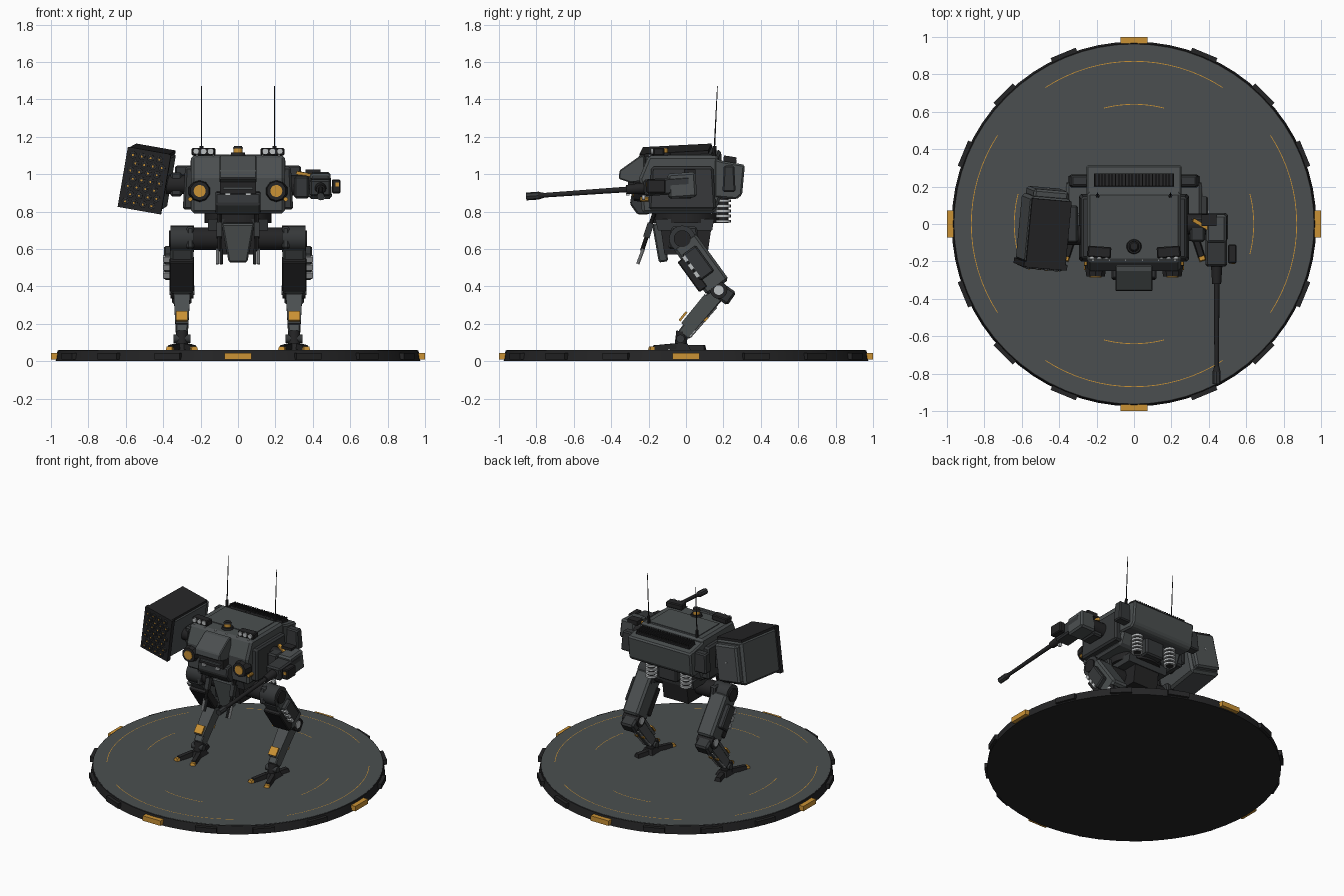
import bpy, bmesh, math
from mathutils import Matrix, Vector, Euler

cube = bpy.data.objects.get("Cube")
if cube:
    bpy.data.objects.remove(cube, do_unlink=True)


def material(name, r, g, b):
    m = bpy.data.materials.new(name)
    m.use_nodes = True
    m.diffuse_color = (r, g, b, 1)
    m.node_tree.nodes["Principled BSDF"].inputs["Base Color"].default_value = (r, g, b, 1)
    return m


ARMOUR = material("armour_grey", 0.07, 0.078, 0.08)
MID = material("frame_grey", 0.036, 0.039, 0.041)
DARK = material("dark_grey", 0.018, 0.018, 0.019)
GOLD = material("amber", 0.6, 0.29, 0.035)
STEEL = material("light_steel", 0.5, 0.52, 0.53)


def finish(bm, name, mat, mirror=False, bevel=0):
    bmesh.ops.recalc_face_normals(bm, faces=bm.faces)
    mesh = bpy.data.meshes.new(name)
    bm.to_mesh(mesh)
    bm.free()
    mesh.materials.append(mat)
    ob = bpy.data.objects.new(name, mesh)
    bpy.context.scene.collection.objects.link(ob)
    if bevel:
        mod = ob.modifiers.new("Bevel", 'BEVEL')
        mod.width, mod.segments = bevel, 1
    if mirror:
        ob.modifiers.new("Mirror", 'MIRROR')
    return ob


def box(name, loc, size, mat, rot=(0, 0, 0), taper=(1, 1), **kw):
    """Box turned by degrees; taper scales the top face."""
    bm = bmesh.new()
    bmesh.ops.create_cube(bm, size=1)
    for v in bm.verts:
        if v.co.z > 0:
            v.co.x *= taper[0]
            v.co.y *= taper[1]
    turn = Euler([math.radians(a) for a in rot]).to_matrix().to_4x4()
    bm.transform(Matrix.Translation(loc) @ turn @ Matrix.Diagonal((*size, 1)))
    return finish(bm, name, mat, **kw)


def rod(name, a, b, r, mat, r2=None, segs=20, **kw):
    """Cylinder or cone from a to b."""
    a, b = Vector(a), Vector(b)
    bm = bmesh.new()
    bmesh.ops.create_cone(bm, cap_ends=True, segments=segs, radius1=r,
                          radius2=r if r2 is None else r2, depth=(b - a).length)
    for f in bm.faces:
        f.smooth = segs > 12 and len(f.verts) == 4
    turn = (b - a).to_track_quat('Z', 'Y').to_matrix().to_4x4()
    bm.transform(Matrix.Translation((a + b) / 2) @ turn)
    return finish(bm, name, mat, **kw)


def prism(name, profile, x0, x1, mat, **kw):
    """Side profile of (y, z) points extruded along x."""
    bm = bmesh.new()
    face = bm.faces.new([bm.verts.new((x0, y, z)) for y, z in profile])
    ext = bmesh.ops.extrude_face_region(bm, geom=[face])
    for v in ext["geom"]:
        if isinstance(v, bmesh.types.BMVert):
            v.co.x = x1
    return finish(bm, name, mat, **kw)


def arc(name, radius, centre, half, z):
    """Thin painted arc on the ground plate."""
    bm = bmesh.new()
    pairs = []
    for i in range(17):
        a = math.radians(centre + half * (i / 8 - 1))
        pairs.append([bm.verts.new((r * math.cos(a), r * math.sin(a), z))
                      for r in (radius - 0.002, radius + 0.002)])
    for p, q in zip(pairs, pairs[1:]):
        bm.faces.new((p[0], p[1], q[1], q[0]))
    return finish(bm, name, GOLD)


# Round base with rim blocks and painted arcs
rod("base_rim", (0, 0, 0), (0, 0, 0.058), 0.975, DARK, 0.965, segs=64)
rod("base_top", (0, 0, 0.057), (0, 0, 0.06), 0.96, ARMOUR, segs=64)
for i in range(16):
    a = math.radians(i * 22.5)
    gold = i % 4 == 0
    d = 0.97 if gold else 0.96
    box("rim_marker" if gold else "rim_block", (d * math.cos(a), d * math.sin(a), 0.027),
        (0.06, 0.145, 0.036), GOLD if gold else DARK, (0, 0, i * 22.5))
for i in range(4):
    arc("outer_arc", 0.87, i * 90, 33, 0.061)
    arc("inner_arc", 0.64, i * 90, 14.5, 0.061)

# Feet and ankles
X = 0.3
rod("ankle_posts", (X, -0.03, 0.075), (X, -0.02, 0.16), 0.032, DARK, mirror=True)
rod("ankle_pins", (X - 0.045, -0.03, 0.12), (X + 0.045, -0.03, 0.12), 0.022, MID, mirror=True)
box("foot_pads", (X, -0.03, 0.078), (0.09, 0.11, 0.034), DARK, taper=(0.7, 0.7), mirror=True)
for side in (-1, 1):
    box("front_toes", (X + side * 0.042, -0.115, 0.075), (0.04, 0.13, 0.03), DARK,
        (5, 0, side * 18), (0.7, 0.9), mirror=True)
    box("toe_tips", (X + side * 0.064, -0.183, 0.069), (0.036, 0.03, 0.018), GOLD,
        (0, 0, side * 18), (0.8, 0.7), mirror=True)
box("heel_toes", (X + 0.015, 0.055, 0.073), (0.045, 0.1, 0.026), DARK, (0, 0, -15), (0.7, 0.9), mirror=True)

# Shins, knees and thighs
box("shins", (X, 0.08, 0.255), (0.062, 0.07, 0.3), ARMOUR, (-39, 0, 0), (1.4, 1.25), mirror=True, bevel=0.006)
box("shin_guards", (X, 0.045, 0.275), (0.07, 0.02, 0.2), ARMOUR, (-39, 0, 0), (1.25, 1), mirror=True)
box("shin_badges", (X, -0.016, 0.24), (0.062, 0.012, 0.06), GOLD, (-39, 0, 0), mirror=True)
for dx in (-0.025, 0.025):
    rod("shin_pistons", (X + dx, 0.02, 0.13), (X + dx, 0.16, 0.29), 0.008, STEEL, segs=10, mirror=True)
    box("piston_clamps", (X + dx, 0.1, 0.23), (0.022, 0.03, 0.025), GOLD, (-39, 0, 0), mirror=True)
box("knee_blocks", (X, 0.198, 0.365), (0.105, 0.115, 0.085), MID, (-35, 0, 0), mirror=True, bevel=0.012)
rod("knee_axles", (X - 0.062, 0.175, 0.38), (X + 0.062, 0.175, 0.38), 0.046, DARK, mirror=True)
rod("knee_caps", (X - 0.067, 0.175, 0.38), (X + 0.067, 0.175, 0.38), 0.026, STEEL, mirror=True)
box("thighs", (X, 0.08, 0.52), (0.125, 0.145, 0.31), ARMOUR, (36, 0, 0), mirror=True, bevel=0.014)
box("thigh_front_plates", (X, 0.035, 0.465), (0.132, 0.055, 0.2), DARK, (36, 0, 0), mirror=True, bevel=0.006)
box("thigh_vent_boxes", (X + 0.075, 0.065, 0.525), (0.04, 0.09, 0.17), MID, (36, 0, 0), mirror=True, bevel=0.008)
for i in (-1, 0, 1):
    box("vent_slats", (X + 0.082, 0.026 - i * 0.03, 0.505 + i * 0.042), (0.036, 0.02, 0.035), STEEL,
        (36, 0, 0), mirror=True)

# Hips and pelvis
rod("hip_joints", (0.235, -0.02, 0.655), (0.36, -0.02, 0.655), 0.07, MID, mirror=True)
rod("hip_hubs", (0.355, -0.02, 0.655), (0.37, -0.02, 0.655), 0.045, DARK, mirror=True)
rod("hip_axles", (0.06, -0.02, 0.655), (0.24, -0.02, 0.655), 0.06, DARK, mirror=True)
box("hip_brackets", (0.255, -0.01, 0.66), (0.04, 0.17, 0.12), MID, taper=(1, 0.8), mirror=True, bevel=0.01)
box("pelvis_core", (0, 0, 0.65), (0.2, 0.23, 0.16), DARK, taper=(1, 1.2))
prism("pelvis_beam", [(-0.165, 0.76), (0.15, 0.76), (0.14, 0.7), (-0.15, 0.7)], -0.16, 0.16, MID)
box("pelvis_shield", (0, -0.135, 0.635), (0.1, 0.05, 0.21), ARMOUR, (8, 0, 0), (1.75, 1.3), bevel=0.008)
rod("waist_ring", (0, 0, 0.74), (0, 0, 0.79), 0.18, DARK, segs=32)

# Torso hull
prism("hull", [(-0.235, 0.79), (-0.25, 0.98), (-0.2, 1.1), (0.17, 1.1), (0.19, 0.88), (0.15, 0.79)],
      -0.25, 0.25, ARMOUR, bevel=0.015)
box("hull_sides", (0.255, -0.02, 0.925), (0.08, 0.36, 0.23), MID, taper=(0.7, 0.92), mirror=True, bevel=0.012)
prism("cockpit", [(-0.22, 1.1), (-0.25, 1.095), (-0.355, 1.02), (-0.36, 0.975), (-0.3, 0.955), (-0.22, 0.955)],
      -0.1, 0.1, ARMOUR, bevel=0.006)
prism("cockpit_chin", [(-0.23, 0.91), (-0.29, 0.9), (-0.3, 0.84), (-0.26, 0.785), (-0.2, 0.785)],
      -0.12, 0.12, MID, bevel=0.008)
box("visor", (0, -0.27, 0.93), (0.19, 0.08, 0.07), DARK)
box("visor_bar", (0, -0.31, 0.925), (0.16, 0.02, 0.012), ARMOUR)
box("visor_lamps", (0.055, -0.312, 0.892), (0.03, 0.02, 0.014), STEEL, mirror=True)
for i in range(6):
    box("roof_rivet", (i * 0.088 - 0.22, -0.195, 1.101), (0.01, 0.01, 0.006), STEEL)
box("roof_hatch", (0, 0.02, 1.101), (0.4, 0.24, 0.008), ARMOUR)

# Headlights and markers
rod("headlight_housings", (0.205, -0.22, 0.91), (0.205, -0.28, 0.91), 0.062, DARK, 0.052, segs=10, mirror=True)
rod("headlight_lenses", (0.205, -0.27, 0.91), (0.205, -0.285, 0.91), 0.032, GOLD, mirror=True)
rod("side_markers", (0.255, -0.2, 0.866), (0.255, -0.245, 0.866), 0.012, GOLD, segs=10, mirror=True)

# Roof lights, beacon and aerials
box("light_bars", (0.185, -0.15, 1.12), (0.125, 0.06, 0.04), DARK, (0, 0, 4), mirror=True, bevel=0.006)
for i in (-1, 0, 1):
    rod("roof_lamps", (0.185 + i * 0.039, -0.17, 1.122), (0.185 + i * 0.039, -0.187, 1.122), 0.016, STEEL,
        segs=14, mirror=True)
rod("beacon_base", (0, -0.12, 1.095), (0, -0.12, 1.115), 0.042, DARK, 0.036)
rod("beacon_light", (0, -0.12, 1.115), (0, -0.12, 1.138), 0.024, GOLD)
rod("beacon_cap", (0, -0.12, 1.138), (0, -0.12, 1.15), 0.028, DARK, 0.02)
rod("aerial_mounts", (0.195, 0.15, 1.095), (0.195, 0.153, 1.15), 0.01, DARK, segs=8, mirror=True)
rod("aerials", (0.195, 0.15, 1.1), (0.195, 0.168, 1.47), 0.004, DARK, 0.002, segs=6, mirror=True)

# Rear engine block, fins and exhausts
prism("engine_block", [(0.15, 1.085), (0.2, 1.07), (0.315, 1.05), (0.3, 0.89), (0.27, 0.865), (0.15, 0.875)],
      -0.255, 0.255, ARMOUR, bevel=0.01)
box("engine_shoulders", (0.28, 0.23, 0.975), (0.13, 0.07, 0.14), MID, taper=(0.85, 0.8), mirror=True, bevel=0.008)
box("fin_tray", (0, 0.235, 1.07), (0.43, 0.07, 0.02), DARK, (-9, 0, 0))
for i in range(24):
    box("cooling_fin", (i * 0.018 - 0.207, 0.235, 1.083), (0.007, 0.068, 0.024), DARK, (-9, 0, 0))
box("rear_pack", (0, 0.18, 0.82), (0.15, 0.08, 0.13), MID, bevel=0.01)
rod("exhaust_cores", (0.14, 0.2, 0.74), (0.14, 0.2, 0.88), 0.026, DARK, segs=14, mirror=True)
for i in range(5):
    z = 0.742 + i * 0.027
    rod("exhaust_rings", (0.14, 0.2, z), (0.14, 0.2, z + 0.014), 0.04, STEEL, segs=16, mirror=True)

# Chin guns hanging under the cockpit
rod("chin_gun_arms", (0.1, -0.17, 0.79), (0.1, -0.235, 0.59), 0.011, DARK, segs=10, mirror=True)
box("chin_gun_bodies", (0.1, -0.2, 0.7), (0.03, 0.035, 0.08), MID, (-18, 0, 0), mirror=True)
for dx in (-0.01, 0.01):
    rod("chin_gun_muzzles", (0.1 + dx, -0.228, 0.6), (0.1 + dx, -0.258, 0.52), 0.009, STEEL if dx > 0 else MID,
        segs=10, mirror=True)

# Missile pod on the right shoulder, built square and then tilted
rod("pod_arm", (-0.26, -0.06, 0.945), (-0.4, -0.06, 0.945), 0.052, DARK)
box("pod_bracket", (-0.33, 0, 0.945), (0.06, 0.2, 0.13), MID, bevel=0.01)
pod = [
    box("pod_body", (0, 0, 0), (0.225, 0.36, 0.305), ARMOUR, bevel=0.016),
    box("pod_rear", (0, 0.195, 0), (0.19, 0.05, 0.26), ARMOUR, bevel=0.012),
    box("pod_roof", (0, -0.015, 0.155), (0.215, 0.37, 0.018), DARK),
    box("pod_face", (0, -0.185, 0), (0.235, 0.03, 0.325), DARK),
    box("pod_rear_light", (0, 0.221, 0.01), (0.01, 0.006, 0.01), STEEL),
]
for row in range(7):
    for col in range(4):
        x = (col - 1.5) * 0.048 + (0.01 if row % 2 else -0.01)
        z = (row - 3) * 0.042
        pod.append(rod("missile_tube", (x, -0.19, z), (x, -0.208, z), 0.019, MID, segs=8))
        pod.append(rod("missile_bore", (x, -0.2, z), (x, -0.21, z), 0.014, DARK, segs=8))
        pod.append(box("missile_tip", (x, -0.21, z), (0.009, 0.004, 0.009), GOLD))
tilt = Euler([math.radians(a) for a in (3, 10, -5)]).to_matrix().to_4x4()
for ob in pod:
    ob.data.transform(Matrix.Translation((-0.482, -0.03, 0.975)) @ tilt)

# Cannon arm on the left shoulder
rod("cannon_shoulder", (0.26, 0, 0.94), (0.4, 0, 0.94), 0.055, DARK)
box("shoulder_block", (0.34, -0.03, 0.93), (0.08, 0.13, 0.12), MID, bevel=0.01)
box("shoulder_strut", (0.355, 0.0, 1.0), (0.09, 0.02, 0.018), GOLD, (0, 10, -30))
box("cannon_cradle", (0.44, -0.02, 0.94), (0.125, 0.15, 0.135), ARMOUR, (4, 0, 0), (0.85, 1), bevel=0.012)
box("cannon_receiver", (0.44, -0.1, 0.935), (0.115, 0.25, 0.09), MID, (4, 0, 0), bevel=0.01)
box("cannon_roof", (0.4, 0.02, 1.01), (0.08, 0.06, 0.03), DARK)
box("ammo_box", (0.525, -0.16, 0.935), (0.045, 0.1, 0.075), DARK, bevel=0.006)
box("ammo_label", (0.53, -0.212, 0.945), (0.02, 0.006, 0.02), GOLD)
rod("sight_lens", (0.45, -0.22, 0.875), (0.45, -0.235, 0.875), 0.014, STEEL)


def along(y):
    return (0.442, y, 0.925 + (y + 0.22) * 0.07)


rod("barrel_sleeve", along(-0.2), along(-0.32), 0.032, DARK, 0.024)
rod("barrel", along(-0.3), along(-0.8), 0.015, DARK, 0.012)
rod("muzzle_collar", along(-0.76), along(-0.79), 0.013, DARK, 0.021)
rod("muzzle_brake", along(-0.785), along(-0.855), 0.021, MID, segs=8)
